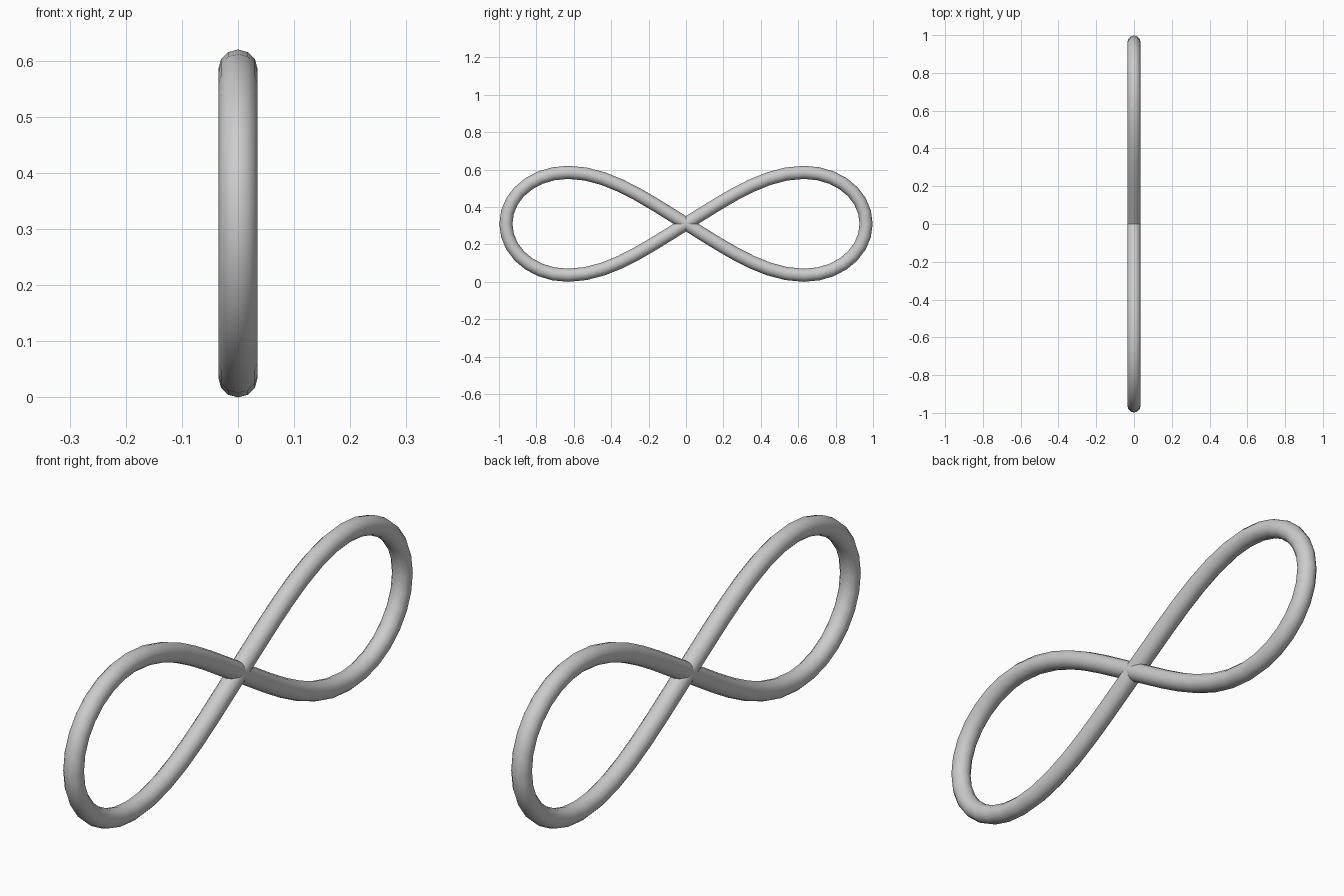
import bpy

if "Cube" in bpy.data.objects:
    bpy.data.objects.remove(bpy.data.objects["Cube"])

R, TIP, PEAK_Y, PEAK_Z, MID = 0.035, 0.963, 0.63, 0.275, 0.31

# Right-hand lobe: (y, z, incoming handle offset, outgoing handle offset)
lobe = [
    (0, 0, (-0.20, -0.122), (0.20, 0.122)),
    (PEAK_Y, PEAK_Z, (-0.22, 0), (0.19, 0)),
    (TIP, 0, (0, 0.15), (0, -0.15)),
    (PEAK_Y, -PEAK_Z, (0.19, 0), (-0.22, 0)),
]


def flip(p):
    # mirrored lobe, travelled so the path crosses itself at the centre
    y, z, a, b = p
    return (-y, z, (-a[0], a[1]), (-b[0], b[1]))


path = lobe + [flip(p) for p in lobe]

# Closed figure-eight tube
curve = bpy.data.curves.new("infinity_loop", 'CURVE')
curve.dimensions = '3D'
curve.resolution_u = 7
curve.bevel_depth = R
curve.bevel_resolution = 4
spline = curve.splines.new('BEZIER')
spline.bezier_points.add(len(path) - 1)
for bp, (y, z, a, b) in zip(spline.bezier_points, path):
    bp.handle_left_type = bp.handle_right_type = 'FREE'
    bp.co = (0, y, MID + z)
    bp.handle_left = (0, y + a[0], MID + z + a[1])
    bp.handle_right = (0, y + b[0], MID + z + b[1])
# the path enters each crossing descending towards -y / rising towards +y
c0, c1 = spline.bezier_points[0], spline.bezier_points[len(lobe)]
c0.handle_left = (0, -0.20, MID - 0.122)
c0.handle_right = (0, 0.20, MID + 0.122)
c1.handle_left = (0, 0.20, MID - 0.122)
c1.handle_right = (0, -0.20, MID + 0.122)
spline.use_cyclic_u = True
spline.use_smooth = True
obj = bpy.data.objects.new("infinity_loop", curve)
bpy.context.collection.objects.link(obj)
